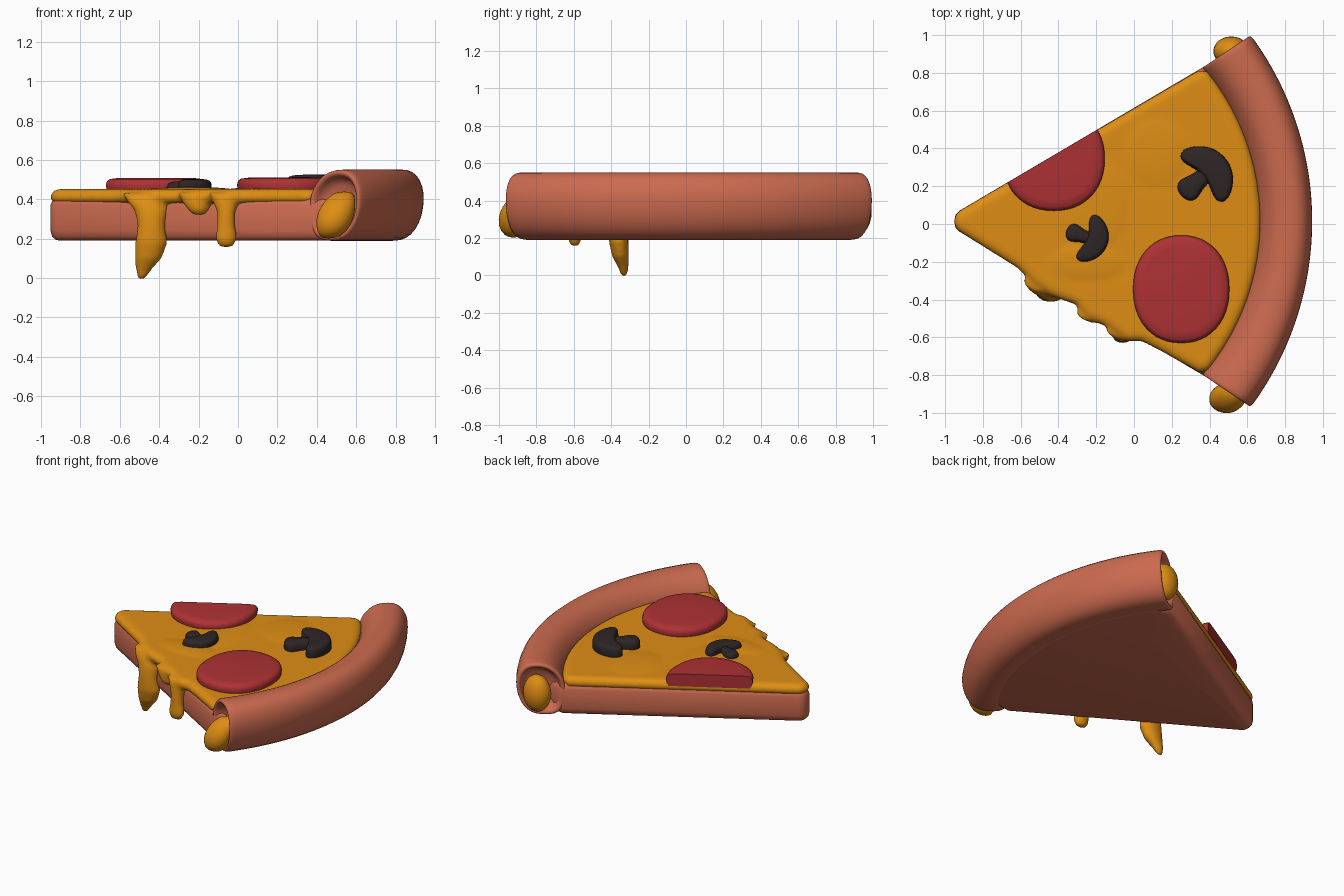
import bpy, bmesh, math
from mathutils import Vector

cube = bpy.data.objects.get("Cube")
if cube:
    bpy.data.objects.remove(cube, do_unlink=True)


def material(name, rgb):
    m = bpy.data.materials.new(name)
    m.use_nodes = True
    m.diffuse_color = (*rgb, 1)
    m.node_tree.nodes["Principled BSDF"].inputs["Base Color"].default_value = (*rgb, 1)
    return m


DOUGH = material("baked dough", (0.60, 0.145, 0.078))
CHEESE = material("melted cheese", (0.73, 0.27, 0.007))
SAUSAGE = material("red sausage", (0.42, 0.031, 0.034))
MUSHROOM = material("dark mushroom", (0.028, 0.019, 0.019))


def skin(bm, rings):
    """Bridge closed rings of points and cap both ends."""
    loops = [[bm.verts.new(p) for p in ring] for ring in rings]
    n = len(loops[0])
    for a, b in zip(loops, loops[1:]):
        for i in range(n):
            j = (i + 1) % n
            bm.faces.new((a[i], a[j], b[j], b[i]))
    bm.faces.new(loops[0][::-1])
    bm.faces.new(loops[-1])


def inset(outline, d):
    """Move a counter-clockwise outline inward by d."""
    pts = [Vector(p) for p in outline]
    out = []
    for i, p in enumerate(pts):
        a = (p - pts[i - 1]).normalized()
        b = (pts[(i + 1) % len(pts)] - p).normalized()
        t = (a + b).normalized()
        out.append(p + Vector((-t.y, t.x)) * d)
    return out


def slab(bm, outline, levels):
    """Stack insets of an outline, given as (height, inset) levels."""
    skin(bm, [[(p.x, p.y, z) for p in inset(outline, d)] for z, d in levels])


def finish(bm, name, mat, angle=50, subdivide=0):
    bmesh.ops.recalc_face_normals(bm, faces=bm.faces)
    mesh = bpy.data.meshes.new(name)
    bm.to_mesh(mesh)
    bm.free()
    mesh.materials.append(mat)
    ob = bpy.data.objects.new(name, mesh)
    bpy.context.collection.objects.link(ob)
    bpy.ops.object.select_all(action='DESELECT')
    ob.select_set(True)
    bpy.context.view_layer.objects.active = ob
    bpy.ops.object.shade_smooth_by_angle(angle=math.radians(angle))
    if subdivide:
        mod = ob.modifiers.new("round", 'SUBSURF')
        mod.levels = mod.render_levels = subdivide
    return ob


MID = 0.015  # y of the slice's axis


def arc(t, s):
    """Point on the crust: t runs end to end (-1..1), s inner to outer (0..1)."""
    inner = Vector((-0.583 + 1.243 * math.cos(0.71 * t), MID + 1.243 * math.sin(0.71 * t)))
    outer = Vector((-0.71 + 1.655 * math.cos(0.637 * t), MID + 1.655 * math.sin(0.637 * t)))
    return inner.lerp(outer, s)


def span(limit, count):
    return [limit * (2 * i / count - 1) for i in range(count + 1)]


TIP = [(-0.925, MID + 0.055), (-0.945, MID + 0.035), (-0.952, MID),
       (-0.945, MID - 0.035), (-0.925, MID - 0.055)]

# Flat dough wedge
bm = bmesh.new()
outline = TIP + [arc(-1, 0.08)] + [arc(t, 0.4) for t in span(0.9, 24)] + [arc(1, 0.08)]
slab(bm, outline, [(0.19, 0.045), (0.195, 0.025), (0.21, 0.008), (0.24, 0),
                   (0.37, 0), (0.39, 0.008), (0.41, 0.025)])
finish(bm, "dough_base", DOUGH)

# Rolled crust with hollow ends
profile = [(0, 0.39), (0.02, 0.43), (0.11, 0.48), (0.27, 0.53), (0.48, 0.552), (0.72, 0.552),
           (0.88, 0.525), (0.98, 0.465), (1.005, 0.4), (0.97, 0.32), (0.86, 0.245),
           (0.68, 0.197), (0.48, 0.188), (0.2, 0.188), (0.05, 0.23), (0, 0.31)]
end = [(0.92, 0.7), (0.98, 0.78), (1, 0.85), (1.003, 0.96), (0.985, 1)]
stations = [(-t, k) for t, k in end] + [(t, 1) for t in span(0.94, 32)] + end[::-1]
rings = []
for t, k in stations:
    ring = []
    for s, z in profile:
        p = arc(t, 0.5 + (s - 0.5) * k)
        ring.append((p.x, p.y, 0.375 + (z - 0.375) * k))
    rings.append(ring)
bm = bmesh.new()
skin(bm, rings)
finish(bm, "crust", DOUGH, angle=180, subdivide=1)

# Cheese sheet with a sagging front edge, low mounds and drips fused together
bm = bmesh.new()
sag = [(-0.62, -0.23), (-0.53, -0.32), (-0.44, -0.38), (-0.31, -0.425), (-0.25, -0.5),
       (-0.15, -0.54), (-0.04, -0.62), (0.04, -0.62), (0.12, -0.66)]
outline = TIP + sag + [arc(-1, -0.06)] + [arc(t, 0.04) for t in span(0.96, 24)] + [arc(1, -0.06)]
slab(bm, outline, [(0.38, 0.025), (0.39, 0.006), (0.41, -0.003), (0.43, 0.003),
                   (0.445, 0.018), (0.452, 0.035)])


def ellipsoid(bm, centre, radii, segments=24):
    verts = bmesh.ops.create_uvsphere(bm, u_segments=segments, v_segments=segments // 2,
                                      radius=1)["verts"]
    for v in verts:
        v.co = Vector(centre) + Vector(a * b for a, b in zip(v.co, radii))


def drip(bm, sections):
    """Loft flattened rings given as (x, y, z, half width, half depth)."""
    angles = [math.tau * i / 16 for i in range(16)]
    skin(bm, [[(x + w * math.cos(a), y + d * math.sin(a), z) for a in angles]
              for x, y, z, w, d in sections])


for x, y, w, d in [(-0.2, 0.1, 0.2, 0.3), (0.12, 0.38, 0.2, 0.22), (-0.25, -0.2, 0.25, 0.12)]:
    ellipsoid(bm, (x, y, 0.44), (w, d, 0.022))
drip(bm, [(-0.45, -0.3, 0.43, 0.14, 0.06), (-0.45, -0.33, 0.39, 0.115, 0.055),
          (-0.44, -0.35, 0.34, 0.085, 0.052), (-0.44, -0.36, 0.27, 0.07, 0.052),
          (-0.44, -0.36, 0.18, 0.083, 0.053), (-0.455, -0.35, 0.1, 0.068, 0.045),
          (-0.48, -0.335, 0.04, 0.04, 0.028), (-0.49, -0.33, -0.007, 0.018, 0.014)])
drip(bm, [(-0.06, -0.55, 0.43, 0.09, 0.06), (-0.06, -0.57, 0.38, 0.065, 0.05),
          (-0.06, -0.585, 0.33, 0.045, 0.04), (-0.06, -0.59, 0.26, 0.047, 0.037),
          (-0.06, -0.595, 0.2, 0.057, 0.037), (-0.06, -0.595, 0.157, 0.035, 0.024)])
drip(bm, [(-0.2, -0.46, 0.43, 0.11, 0.06), (-0.2, -0.475, 0.38, 0.08, 0.05),
          (-0.2, -0.485, 0.345, 0.055, 0.038), (-0.2, -0.485, 0.322, 0.03, 0.022)])
cheese = finish(bm, "cheese", CHEESE, angle=180)
fuse = cheese.modifiers.new("fuse", 'REMESH')
fuse.mode = 'VOXEL'
fuse.voxel_size = 0.013
fuse.use_smooth_shade = True
relax = cheese.modifiers.new("relax", 'SMOOTH')
relax.factor = 0.5
relax.iterations = 6

# Cheese oozing from the crust ends
bm = bmesh.new()
drip(bm, [(0.46, -0.92, 0.2, 0.035, 0.025), (0.475, -0.93, 0.23, 0.075, 0.065),
          (0.49, -0.925, 0.3, 0.1, 0.085), (0.51, -0.91, 0.37, 0.09, 0.075),
          (0.53, -0.89, 0.42, 0.065, 0.05), (0.54, -0.88, 0.44, 0.03, 0.025)])
finish(bm, "right_crust_filling", CHEESE, angle=180, subdivide=1)
bm = bmesh.new()
ellipsoid(bm, (0.515, 0.915, 0.34), (0.095, 0.078, 0.125))
finish(bm, "left_crust_filling", CHEESE, angle=180)


# Sausage rounds, one of them trimmed by the slice's edge
def sausage(name, x, y, rx, ry, top, trim=False):
    bm = bmesh.new()
    outline = []
    for i in range(48):
        c, s = math.cos(math.tau * i / 48), math.sin(math.tau * i / 48)
        outline.append((x + rx * math.copysign(abs(c) ** 0.92, c),
                        y + ry * math.copysign(abs(s) ** 0.92, s)))
    slab(bm, outline, [(0.42, 0.015), (0.45, 0.003), (0.475, 0), (top - 0.016, 0.006),
                       (top - 0.005, 0.02), (top, 0.06)])
    if trim:
        corner = arc(1, 0)
        start = Vector(TIP[0])
        along = corner - start
        cut = bmesh.ops.bisect_plane(bm, geom=bm.verts[:] + bm.edges[:] + bm.faces[:],
                                     plane_co=(*start, 0), plane_no=(-along.y, along.x, 0),
                                     clear_outer=True)
        edges = [e for e in cut["geom_cut"] if isinstance(e, bmesh.types.BMEdge)]
        bmesh.ops.contextual_create(bm, geom=edges)
    finish(bm, name, SAUSAGE)


sausage("sausage_round", 0.25, -0.345, 0.255, 0.285, 0.51)
sausage("trimmed_sausage_round", -0.425, 0.345, 0.27, 0.275, 0.507, trim=True)

# Sliced mushrooms: a kidney-shaped cap and a flared stem
CAP = [(0.16, 0), (0.145, 0.08), (0.085, 0.15), (0.01, 0.185), (-0.035, 0.155),
       (-0.02, 0.09), (0, 0.045)]
STEM = [(0.06, 0.045), (-0.04, 0.045), (-0.09, 0.07), (-0.14, 0.06), (-0.16, 0)]


def mushroom(name, x, y, degrees, size, top):
    c, s = math.cos(math.radians(degrees)), math.sin(math.radians(degrees))
    for part, half, height in (("cap", CAP, top), ("stem", STEM, top - 0.012)):
        full = half + [(u, -v) for u, v in reversed(half) if v]
        outline = [(x + size * (u * c - v * s), y + size * (u * s + v * c)) for u, v in full]
        bm = bmesh.new()
        slab(bm, outline, [(0.42, 0.01), (0.455, 0), (height - 0.022, 0.003),
                           (height, 0.02 * size)])
        finish(bm, name + "_" + part, MUSHROOM, angle=180, subdivide=2)


mushroom("back_mushroom", 0.365, 0.25, 41, 1, 0.527)
mushroom("front_mushroom", -0.25, -0.072, -20, 0.75, 0.505)
